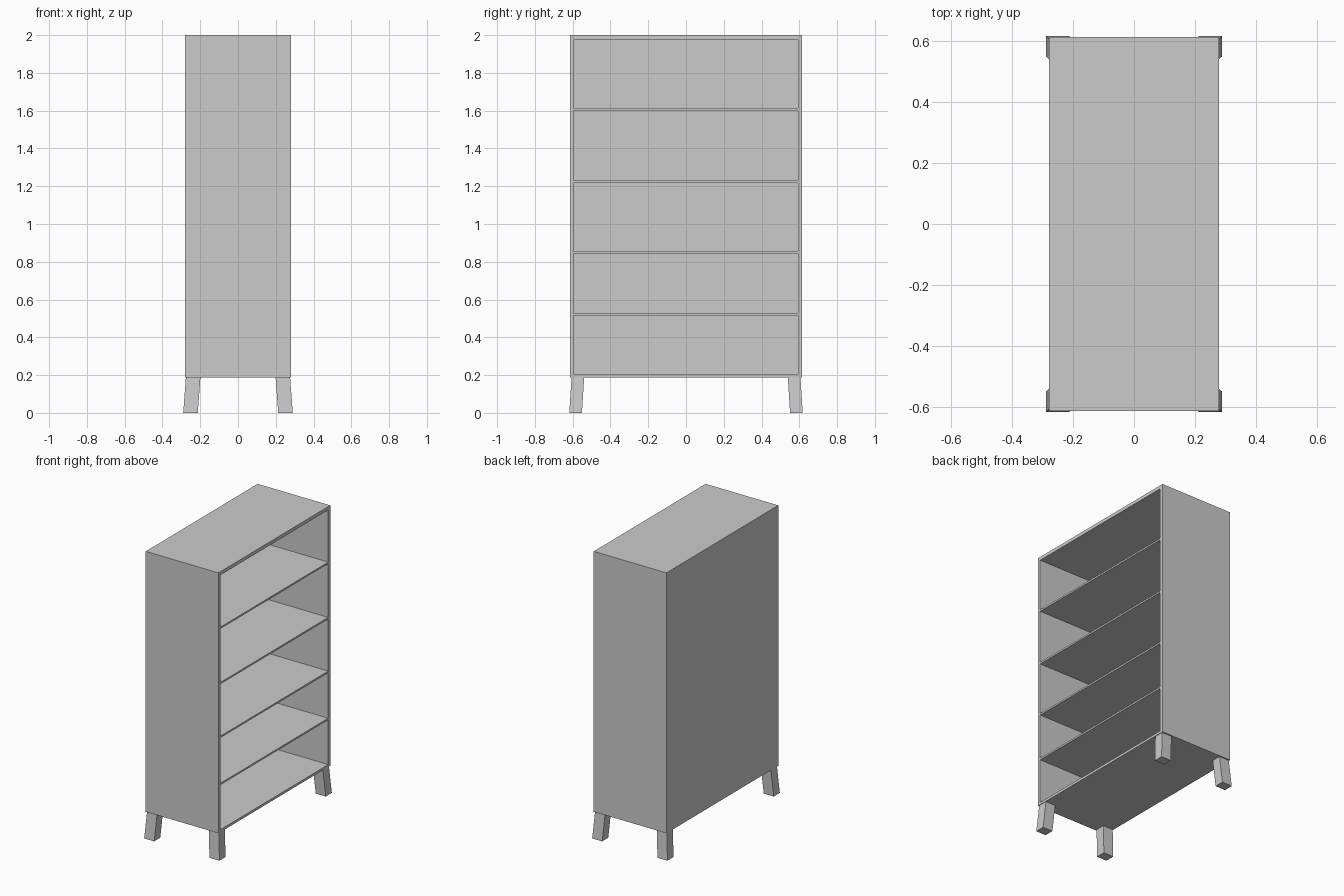
import bpy, bmesh
from mathutils import Vector

if "Cube" in bpy.data.objects:
    bpy.data.objects.remove(bpy.data.objects["Cube"])

HX, HY = 0.28, 0.615           # carcass half depth and half width
Z0, Z1 = 0.187, 2.0            # carcass bottom and top
IN_Y, IN_Z0, IN_Z1 = 0.592, 0.204, 1.976   # opening
BACK = 0.02                    # back panel thickness


def finish(name, bm):
    bmesh.ops.recalc_face_normals(bm, faces=bm.faces)
    mesh = bpy.data.meshes.new(name)
    bm.to_mesh(mesh)
    bm.free()
    obj = bpy.data.objects.new(name, mesh)
    bpy.context.collection.objects.link(obj)
    return obj


def box_bm(lo, hi):
    lo, hi = Vector(lo), Vector(hi)
    bm = bmesh.new()
    bmesh.ops.create_cube(bm, size=1)
    for v in bm.verts:
        v.co = Vector([lo[i] if v.co[i] < 0 else hi[i] for i in range(3)])
    return bm


# Carcass: a box hollowed from its open side (+x)
bm = box_bm((-HX, -HY, Z0), (HX, HY, Z1))
front = max(bm.faces, key=lambda f: f.calc_center_median().x)
bmesh.ops.inset_region(bm, faces=[front], thickness=0.02)
mid = (Z0 + Z1) / 2
for v in front.verts:
    v.co.y = IN_Y if v.co.y > 0 else -IN_Y
    v.co.z = IN_Z1 if v.co.z > mid else IN_Z0
inner = bmesh.ops.extrude_discrete_faces(bm, faces=[front])["faces"][0]
for v in inner.verts:
    v.co.x = -HX + BACK
finish("carcass", bm)

# Shelves
for i, z in enumerate((0.521, 0.849, 1.223, 1.608)):
    finish(f"shelf_{i + 1}", box_bm((-HX + BACK, -IN_Y, z - 0.006),
                                    (HX, IN_Y, z + 0.006)))

# Splayed legs, one per corner
for sx, xname in ((1, "open_side"), (-1, "back_side")):
    for sy, yname in ((1, "rear"), (-1, "front")):
        bm = box_bm((0.199, 0.539, 0), (0.276, 0.606, Z0))
        for v in bm.verts:
            if v.co.z < 0.01:
                v.co += Vector((0.014, 0.012, 0))
            v.co.x *= sx
            v.co.y *= sy
        finish(f"leg_{xname}_{yname}", bm)
